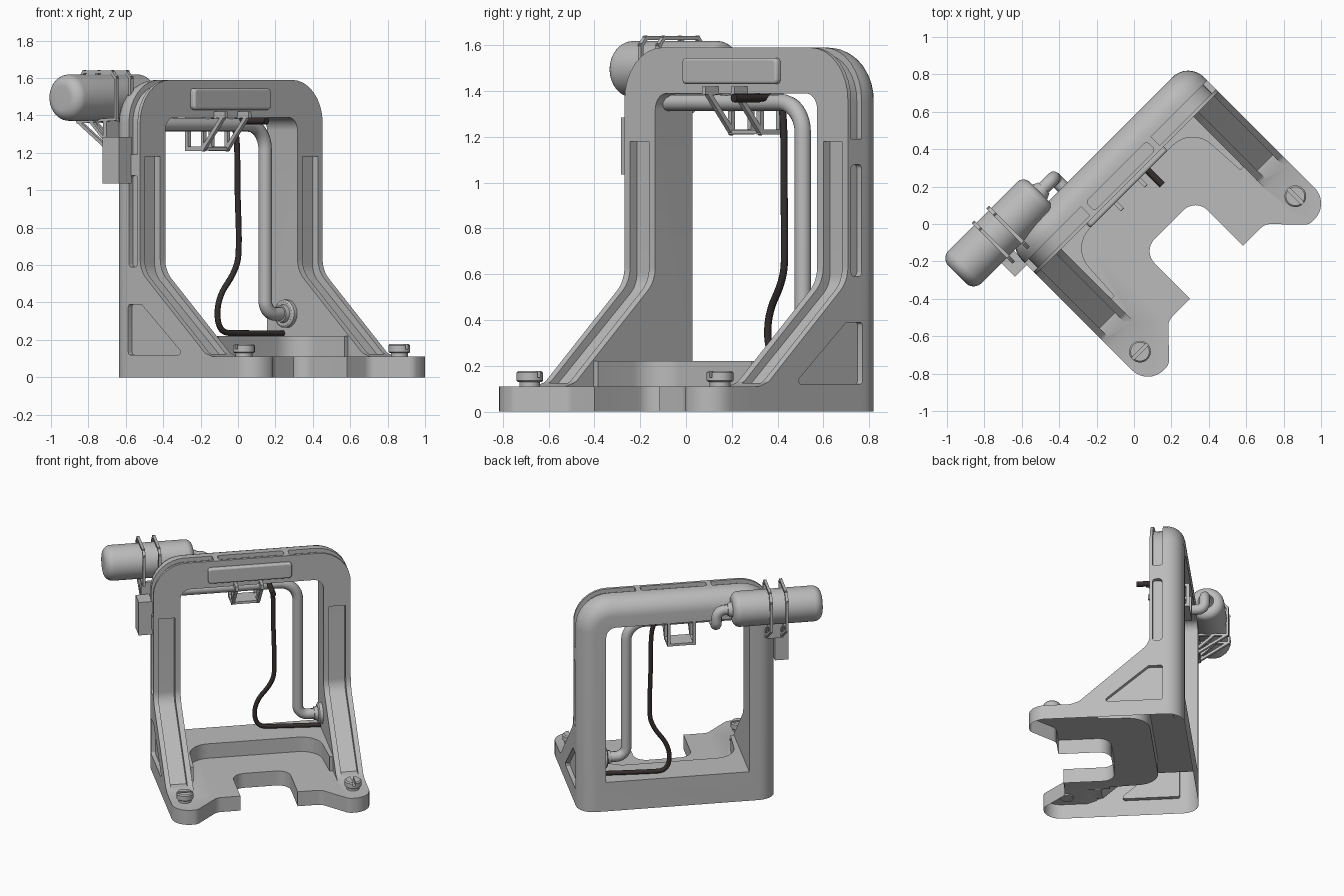
import bpy, bmesh, math
from mathutils import Vector, Matrix

if "Cube" in bpy.data.objects:
    bpy.data.objects.remove(bpy.data.objects["Cube"])


def material(name, col):
    m = bpy.data.materials.new(name)
    m.use_nodes = True
    m.diffuse_color = (*col, 1)
    m.node_tree.nodes["Principled BSDF"].inputs["Base Color"].default_value = (*col, 1)
    return m


GREY = material("cast grey", (0.5, 0.5, 0.5))
BLACK = material("cable black", (0.035, 0.028, 0.028))

# Working frame: X along the arch, Y towards its back; turned 45 degrees at the end
L, R, MID = -0.56, 0.82, 0.13          # outer sides and middle of the arch
IL, IR = -0.37, 0.63                   # inner sides of the posts
FRONT, BACK, TOP = 0.18, 0.41, 1.59
parts = []


def fillet(pts, n=8):
    """Round corners; the last number of each point is its radius."""
    out = []
    for i, (*p, r) in enumerate(pts):
        p = Vector(p)
        if r == 0:
            out.append(p)
            continue
        u = (Vector(pts[i - 1][:-1]) - p).normalized()
        v = (Vector(pts[(i + 1) % len(pts)][:-1]) - p).normalized()
        half = u.angle(v) / 2
        d, w = r / math.tan(half), math.sin(half)
        a, b = p + u * d, p + v * d
        for k in range(n + 1):
            t = k / n
            c = (1 - t) ** 2, 2 * w * t * (1 - t), t * t
            out.append((a * c[0] + p * c[1] + b * c[2]) / sum(c))
    return out


def finish(name, bm, mat):
    bmesh.ops.recalc_face_normals(bm, faces=bm.faces)
    me = bpy.data.meshes.new(name)
    bm.to_mesh(me)
    bm.free()
    ob = bpy.data.objects.new(name, me)
    bpy.context.collection.objects.link(ob)
    me.materials.append(mat)
    parts.append(ob)
    return ob


def loft(bm, rings):
    vs = [[bm.verts.new(p) for p in ring] for ring in rings]
    n = len(vs[0])
    for a, b in zip(vs, vs[1:]):
        for i in range(n):
            bm.faces.new((a[i], a[(i + 1) % n], b[(i + 1) % n], b[i]))
    bm.faces.new(vs[0])
    bm.faces.new(vs[-1])


def place(p, axis, h):
    return {"x": (h, p[0], p[1]), "y": (p[0], h, p[1]), "z": (p[0], p[1], h)}[axis]


def prism(name, polys, axis, *spans):
    """Extrude each outline along the axis over every (low, high) span."""
    bm = bmesh.new()
    for poly in polys:
        for lo, hi in spans:
            loft(bm, [[place(p, axis, h) for p in poly] for h in (lo, hi)])
    return finish(name, bm, GREY)


def rect(a, b, c, d, r=0):
    return fillet([(a, c, r), (b, c, r), (b, d, r), (a, d, r)], 5)


def bar(p, q, w):
    p, q = Vector(p), Vector(q)
    d = (q - p).normalized() * w / 2
    s = Vector((-d.y, d.x))
    return [p - d - s, q + d - s, q + d + s, p - d + s]


def lathe(name, profile, centre, axis, seg=40):
    """Profile is (distance along axis, radius)."""
    bm = bmesh.new()
    angles = [2 * math.pi * k / seg for k in range(seg)]
    loft(bm, [[Vector(place((r * math.cos(t), r * math.sin(t)), axis, h)) + Vector(centre)
               for t in angles] for h, r in profile])
    return finish(name, bm, GREY)


def tube(name, pts, radius, mat, smooth=False):
    cu = bpy.data.curves.new(name, "CURVE")
    cu.dimensions = "3D"
    cu.bevel_depth, cu.bevel_resolution, cu.use_fill_caps = radius, 4, True
    path = [Vector(p) for p in pts] if smooth else fillet(pts)
    sp = cu.splines.new("NURBS" if smooth else "POLY")
    sp.points.add(len(path) - 1)
    for a, p in zip(sp.points, path):
        a.co = (*p, 1)
    if smooth:
        sp.use_endpoint_u, sp.order_u, sp.resolution_u = True, 3, 8
    tmp = bpy.data.objects.new(name, cu)
    bpy.context.collection.objects.link(tmp)
    bpy.context.view_layer.update()
    bm = bmesh.new()
    me = tmp.to_mesh()
    bm.from_mesh(me)
    tmp.to_mesh_clear()
    bpy.data.objects.remove(tmp)
    return finish(name, bm, mat)


def boolean(target, tools, op):
    bpy.context.view_layer.objects.active = target
    for t in tools:
        m = target.modifiers.new("cut", "BOOLEAN")
        m.operation, m.solver, m.object = op, "EXACT", t
        bpy.ops.object.modifier_apply(modifier=m.name)
        parts.remove(t)
        bpy.data.objects.remove(t)


def arch_outline(d, bottom=0.0, r=0.23):
    return fillet([(L + d, bottom, 0), (L + d, TOP - d, r - d),
                   (R - d, TOP - d, r - d), (R - d, bottom, 0)])


# Arch with rolled back edge and a rounded opening
bm = bmesh.new()
rings = [(FRONT, 0)] + [(BACK - 0.12 + 0.12 * math.sin(t), 0.12 * (1 - math.cos(t)))
                        for t in [math.pi / 2 * k / 8 for k in range(9)]]
loft(bm, [[place(p, "y", y) for p in arch_outline(d)] for y, d in rings])
body = finish("arch_and_base", bm, GREY)
opening = fillet([(IL, 0.22, 0), (IR, 0.22, 0), (IR, 1.39, 0.07), (IL, 1.39, 0.07)])
boolean(body, [prism("opening", [opening], "y", (-0.2, 0.8))], "DIFFERENCE")

# Base plate: half outline mirrored about the middle
half = [(0.69, 0.25, 0), (0.69, -0.665, 0.12), (0.31, -0.665, 0.07), (0.145 + 0.0, -0.495, 0),
        (0.36, -0.495, 0.05)]
half = [(0.69, 0.25, 0), (0.69, -0.665, 0.12), (0.53, -0.665, 0.06), (0.365, -0.495, 0.07),
        (0.2, -0.495, 0), (0.2, -0.135, 0.09)]
outline = [(MID + x, y, r) for x, y, r in half] + [(MID - x, y, r) for x, y, r in half[::-1]]
plate = prism("plate", [fillet(outline)], "z", (0, 0.11))

# Raised rear ledge wrapping round between the legs
ledge = prism("ledge", [fillet([(-0.5, 0.25, 0), (-0.5, -0.2, 0), (-0.345, -0.2, 0),
                                (-0.325, 0.15, 0.15), (0.585, 0.15, 0.15), (0.605, -0.2, 0),
                                (0.76, -0.2, 0), (0.76, 0.25, 0)])], "z", (0, 0.22))

# Sloping legs
leg = fillet([(0.25, 0, 0), (0.25, 0.8, 0), (0.18, 0.8, 0), (0.18, 0.57, 0.14),
              (-0.31, 0.13, 0.05), (-0.4, 0.1, 0), (-0.4, 0, 0)])
legs = [prism("leg", [leg], "x", s) for s in ((L, IL), (IR, R))]
boolean(body, [plate, ledge] + legs, "UNION")

# Grooves down the legs, triangular side pockets, side and top slots
groove = fillet([(0.1, 1.18, 0), (0.222, 1.18, 0), (0.222, 0.552, 0.12), (-0.263, 0.125, 0),
                 (-0.42, 0.125, 0), (0.1, 0.65, 0)])
pocket = fillet([(0.27, 0.12, 0.015), (0.27, 0.39, 0.015), (0.17, 0.39, 0.015),
                 (-0.15, 0.12, 0.015)], 4)
cutters = [prism("groove", [groove], "x", s) for s in ((-0.525, -0.408), (0.668, 0.785))]
for s in ((L - 0.1, L + 0.03), (R - 0.03, R + 0.1)):
    cutters.append(prism("pocket", [pocket], "x", s))
    cutters.append(prism("side_slot", [rect(0.2, 0.265, 0.59, 1.08, 0.02)], "x", s))
cutters.append(prism("top_slot", [rect(-0.1, 0.36, 0.2, 0.265, 0.02)], "z", (TOP - 0.03, 1.7)))
for side in (-1, 1):
    edge = MID + side * 0.69
    x0, top = edge - side * 0.425, TOP

    def corner(d, r):
        return fillet([(x0, top - d, 0), (edge - side * d, top - d, r), (edge - side * d, 1.19, 0)])
    cutters.append(prism("corner_slot", [corner(0.03, 0.2) + corner(-0.05, 0.28)[::-1]],
                         "y", (0.2, 0.265)))
boolean(body, cutters, "DIFFERENCE")

# The casting is open underneath
bm = bmesh.new()
bm.from_mesh(body.data)
under = [f for f in bm.faces if f.normal.z < -0.9 and f.calc_center_median().z < 0.001]
bmesh.ops.delete(bm, geom=under, context="FACES")
bm.to_mesh(body.data)
bm.free()

# Slotted bolts
for name, x, cut in (("left_bolt", -0.46, 0), ("right_bolt", 0.715, 1)):
    c = (x, -0.505, 0)
    lathe(name + "_neck", [(0.1, 0.045), (0.14, 0.045)], c, "z")
    head = lathe(name, [(0.13, 0.052), (0.135, 0.058), (0.17, 0.058), (0.178, 0.05)], c, "z")
    w, d = ((0.1, 0.009), (0.009, 0.1))[cut]
    boolean(head, [prism("slot", [rect(x - w, x + w, -0.505 - d, -0.505 + d)], "z",
                         (0.15, 0.3))], "DIFFERENCE")

# Padded bar on the front of the beam
pad = prism("front_bar", [rect(-0.18, 0.405, 1.43, 1.545, 0.022)], "y", (0.15, 0.19))
mod = pad.modifiers.new("soft_edge", "BEVEL")
mod.width, mod.segments, mod.limit_method, mod.angle_limit = 0.012, 3, "ANGLE", 1.0

# Hanging bracket under the beam
side_bars = [bar((0.11, 1.40), (0.39, 1.38), 0.022), bar((0.115, 1.40), (0.27, 1.222), 0.022),
             bar((0.27, 1.222), (0.39, 1.222), 0.022), bar((0.39, 1.222), (0.39, 1.39), 0.022),
             bar((0.27, 1.222), (0.27, 1.39), 0.022)]
prism("bracket_sides", side_bars, "x", (0.0, 0.022), (0.178, 0.2))
prism("bracket_floor", [rect(0.01, 0.19, 0.26, 0.4)], "z", (1.212, 1.23))
prism("bracket_front_tabs", [rect(0.0, 0.022, 1.385, 1.42), rect(0.178, 0.2, 1.385, 1.42)],
      "y", (0.1, 0.19))

# Rigid pipe and its wall collar
tube("pipe", [(-0.4, 0.258, 1.35, 0), (0.463, 0.258, 1.35, 0.13), (0.463, 0.258, 0.34, 0.07),
              (0.64, 0.258, 0.34, 0)], 0.037, GREY)
lathe("pipe_collar", [(0.6, 0.05), (0.6, 0.065), (0.607, 0.075), (0.64, 0.075)],
      (0, 0.258, 0.34), "x", 24)
lathe("pipe_nut", [(0.575, 0.046), (0.61, 0.052)], (0, 0.258, 0.34), "x", 12)

# Loose cable with a plug end
tube("cable", [(0.255, 0.05, 1.37), (0.255, 0.2, 1.37), (0.27, 0.31, 1.375), (0.3, 0.305, 1.28),
               (0.3, 0.305, 1.0), (0.31, 0.3, 0.72), (0.3, 0.305, 0.58), (0.17, 0.33, 0.42),
               (0.18, 0.33, 0.24), (0.33, 0.32, 0.235), (0.64, 0.29, 0.235)],
     0.016, BLACK, True)
tube("cable_plug", [(0.255, 0.04, 1.37, 0), (0.255, 0.2, 1.37, 0)], 0.019, BLACK)

# Tank, outlet elbow, clamps and the small box below
tank = fillet([(-0.86, 0.005, 0), (-0.86, 0.124, 0.06), (-0.235, 0.124, 0.05),
               (-0.235, 0.055, 0), (-0.205, 0.042, 0), (-0.205, 0.005, 0)])
lathe("tank", tank, (0, 0.477, 1.495), "x", 48)
tube("tank_elbow", [(-0.25, 0.477, 1.495, 0), (-0.13, 0.477, 1.495, 0.055),
                    (-0.13, 0.477, 1.37, 0.045), (-0.13, 0.36, 1.37, 0)], 0.036, GREY)
hoop = [(0.32, 1.38), (0.32, 1.6), (0.35, 1.632), (0.56, 1.632), (0.605, 1.58), (0.605, 1.365)]
bars = [bar(p, q, 0.016) for p, q in zip(hoop, hoop[1:] + hoop[:1])]
bars += [bar((0.6, 1.365), (0.4, 1.235), 0.018), bar((0.5, 1.36), (0.4, 1.27), 0.018),
         bar((0.4, 1.37), (0.4, 1.235), 0.018)]
prism("tank_clamps", bars, "x", (-0.61, -0.59), (-0.5, -0.48))
prism("clamp_plate", [rect(-0.61, -0.48, 0.385, 0.41)], "z", (1.22, 1.37))
prism("side_box", [rect(-0.65, -0.555, 0.25, 0.375)], "z", (1.035, 1.285))

# Turn everything to its diagonal stance and shade
turn = Matrix.Rotation(math.pi / 4, 4, "Z")
bpy.ops.object.select_all(action="DESELECT")
for ob in parts:
    ob.data.transform(turn)
    ob.select_set(True)
bpy.context.view_layer.objects.active = body
bpy.ops.object.shade_smooth_by_angle(angle=math.radians(32))
